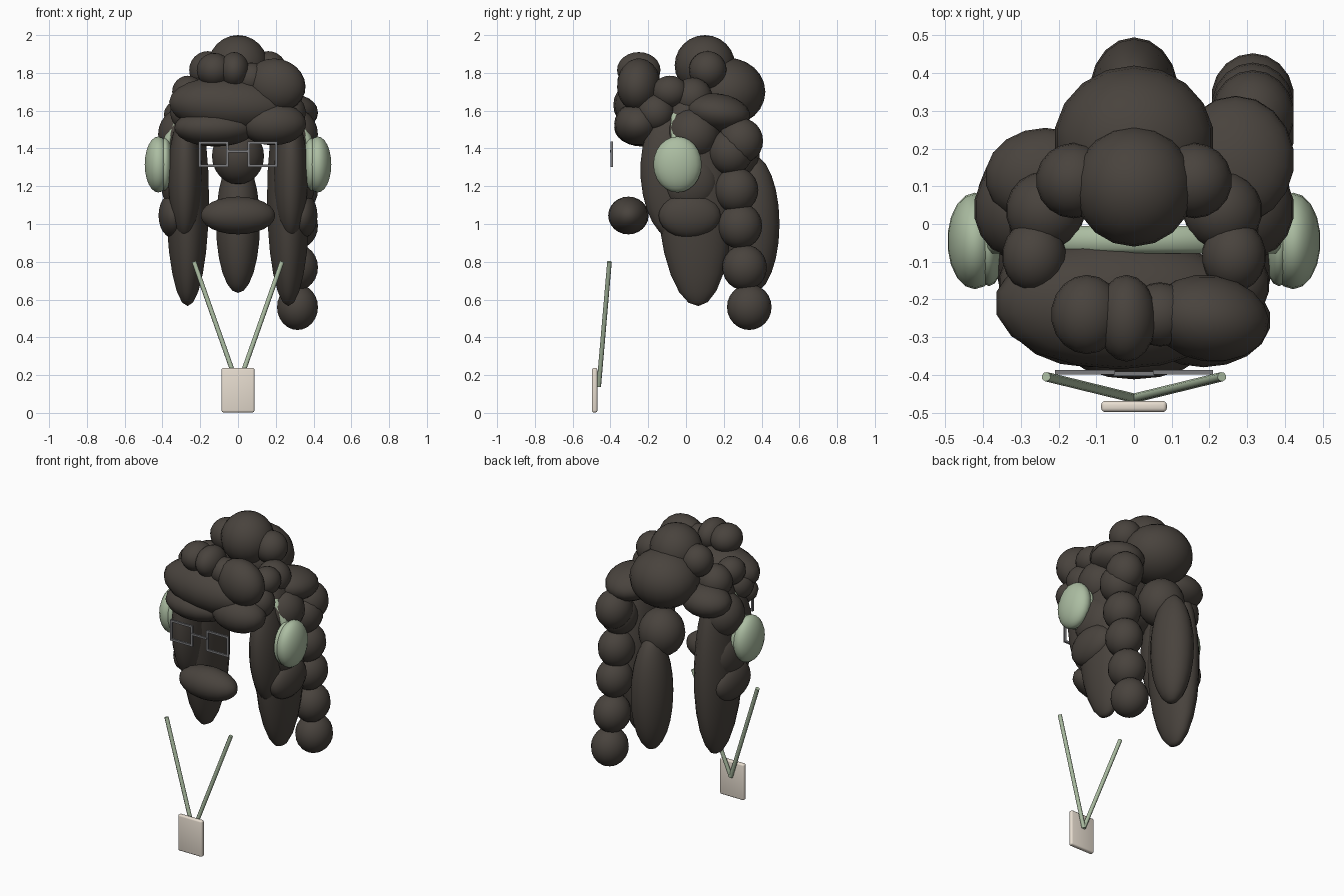
import bpy
import bmesh
from math import pi, radians, cos, sin
from mathutils import Vector, Matrix

cube = bpy.data.objects.get("Cube")
if cube:
    bpy.data.objects.remove(cube, do_unlink=True)


def material(name, r, g, b):
    m = bpy.data.materials.new(name)
    m.use_nodes = True
    m.diffuse_color = (r, g, b, 1)
    bsdf = next(n for n in m.node_tree.nodes if n.type == 'BSDF_PRINCIPLED')
    bsdf.inputs["Base Color"].default_value = (r, g, b, 1)
    return m


HAIR = material("dark brown hair", 0.066, 0.056, 0.047)
GREEN = material("sage green", 0.41, 0.51, 0.36)
BEIGE = material("pale beige card", 0.84, 0.76, 0.66)
GREY = material("grey frame", 0.2, 0.2, 0.21)


def finish(name, bm, mat, smooth=True):
    """Turn a bmesh into an object; caps with many corners stay flat."""
    mesh = bpy.data.meshes.new(name)
    bmesh.ops.recalc_face_normals(bm, faces=bm.faces)
    for f in bm.faces:
        f.smooth = smooth and len(f.verts) <= 4
    bm.to_mesh(mesh)
    bm.free()
    mesh.materials.append(mat)
    ob = bpy.data.objects.new(name, mesh)
    bpy.context.collection.objects.link(ob)
    return ob


def blob(name, centre, radii, mat=HAIR, tilt=(0, 0, 0)):
    """Ellipsoid; a single radius gives a ball."""
    if not isinstance(radii, tuple):
        radii = (radii,) * 3
    bm = bmesh.new()
    bmesh.ops.create_uvsphere(bm, u_segments=18, v_segments=12, radius=1)
    ob = finish(name, bm, mat)
    ob.location, ob.scale = centre, radii
    ob.rotation_euler = [radians(a) for a in tilt]
    return ob


def box(name, centre, size, mat, bevel=0):
    bm = bmesh.new()
    bmesh.ops.create_cube(bm, size=1)
    bmesh.ops.scale(bm, vec=size, verts=bm.verts)
    ob = finish(name, bm, mat, bevel > 0)
    ob.location = centre
    if bevel:
        mod = ob.modifiers.new("rounded", 'BEVEL')
        mod.width, mod.segments = bevel, 3
    return ob


def rod(name, a, b, radius, mat):
    a, b = Vector(a), Vector(b)
    turn = (b - a).to_track_quat('Z', 'Y').to_matrix().to_4x4()
    bm = bmesh.new()
    bmesh.ops.create_cone(bm, cap_ends=True, segments=8, radius1=radius, radius2=radius,
                          depth=(b - a).length, matrix=Matrix.Translation((a + b) / 2) @ turn)
    return finish(name, bm, mat)


# Top knot and back of the hair
blob("top_bun", (0, 0.1, 1.84), 0.16)
blob("back_bun", (0, 0.22, 1.7), (0.213, 0.2, 0.18))
blob("nape_ball", (0, 0.25, 1.36), (0.14, 0.14, 0.15))
blob("back_tress", (0, 0.35, 1.0), (0.118, 0.145, 0.365))

# Mirrored side hair
for name, s in (("left", 1), ("right", -1)):
    blob(name + "_side_tress", (s * 0.267, 0.045, 1.14), (0.115, 0.197, 0.575), tilt=(2, 0, 0))
    blob(name + "_front_lock", (s * 0.28, -0.085, 1.25), (0.09, 0.155, 0.33), tilt=(4, 0, 0))
    blob(name + "_ear_ball", (s * 0.29, 0.04, 1.475), (0.135, 0.14, 0.14))
    blob(name + "_upper_curl", (s * 0.32, 0.02, 1.22), (0.09, 0.15, 0.15))
    blob(name + "_lower_curl", (s * 0.342, 0.02, 1.045), (0.08, 0.165, 0.12))
    blob(name + "_crown_ball", (s * 0.16, 0.115, 1.815), 0.1)
    blob(name + "_temple_front", (s * 0.265, -0.085, 1.7), (0.085, 0.095, 0.085))
    blob(name + "_temple_back", (s * 0.235, 0.035, 1.67), 0.105)
    blob(name + "_temple_low", (s * 0.26, -0.16, 1.59), 0.1)

blob("left_back_roll", (0.27, 0.17, 1.59), (0.155, 0.172, 0.1), tilt=(-9, 0, 0))
blob("right_back_roll", (-0.235, 0.125, 1.58), (0.16, 0.13, 0.1))

# Hanging braid on the left
for i, (y, z) in enumerate(((0.29, 1.44), (0.235, 1.38), (0.265, 1.18),
                            (0.285, 0.99), (0.31, 0.77), (0.335, 0.56))):
    blob("braid_knot_%d" % (i + 1), (0.315, y, z), (0.11, 0.118, 0.121))

# Fringe
blob("fringe_sweep", (-0.04, -0.21, 1.63), (0.33, 0.175, 0.15), tilt=(0, 3, 0))
blob("fringe_lower_right", (-0.12, -0.23, 1.51), (0.22, 0.15, 0.1))
blob("fringe_lower_left", (0.185, -0.255, 1.53), (0.178, 0.125, 0.113))
blob("fringe_upper_left", (0.2, -0.25, 1.735), (0.16, 0.115, 0.14), tilt=(0, 15, -8))
blob("fringe_curl_right", (-0.125, -0.24, 1.815), (0.095, 0.105, 0.09))
blob("fringe_curl_middle", (-0.02, -0.25, 1.815), (0.08, 0.115, 0.095))
blob("fringe_curl_left", (0.07, -0.24, 1.77), 0.085)

# Mouth tuft
blob("mouth_tuft", (0, -0.305, 1.045), (0.2, 0.107, 0.1))

# Headphones: ear cups and an arched band with a round section
for name, s in (("left", 1), ("right", -1)):
    blob(name + "_ear_cup", (s * 0.422, -0.045, 1.315), (0.073, 0.128, 0.148), GREEN)
    blob(name + "_ear_pad", (s * 0.385, -0.045, 1.315), (0.045, 0.12, 0.14), GREEN)

bm = bmesh.new()
rings = []
for i in range(25):
    a = pi * i / 24
    ring = []
    for k in range(10):
        t = 2 * pi * k / 10
        r = 0.39 + 0.025 * cos(t)
        ring.append(bm.verts.new((r * cos(a), -0.042 + 0.038 * sin(t), 1.32 + r * sin(a))))
    rings.append(ring)
for p, q in zip(rings, rings[1:]):
    for k in range(10):
        bm.faces.new((p[k], p[k - 1], q[k - 1], q[k]))
bm.faces.new(rings[0])
bm.faces.new(rings[-1])
finish("headband", bm, GREEN)

# Square glasses
for name, s in (("left", 1), ("right", -1)):
    x, z, w, h, t = s * 0.13, 1.37, 0.16, 0.135, 0.013
    for part, d in (("top", 1), ("bottom", -1)):
        box("%s_frame_%s" % (name, part), (x, -0.393, z + d * (h - t) / 2), (w, 0.012, t), GREY)
    for part, d in (("outer", s), ("inner", -s)):
        box("%s_frame_%s" % (name, part), (x + d * (w - t) / 2, -0.393, z),
            (t, 0.012, h - 2 * t), GREY)
box("glasses_bridge", (0, -0.397, 1.385), (0.11, 0.012, 0.012), GREY)

# Lanyard straps and card
for name, s in (("left", 1), ("right", -1)):
    rod(name + "_strap", (s * 0.233, -0.405, 0.8), (0, -0.462, 0.14), 0.0125, GREEN)
box("card", (0, -0.484, 0.12), (0.174, 0.029, 0.235), BEIGE, 0.01)
